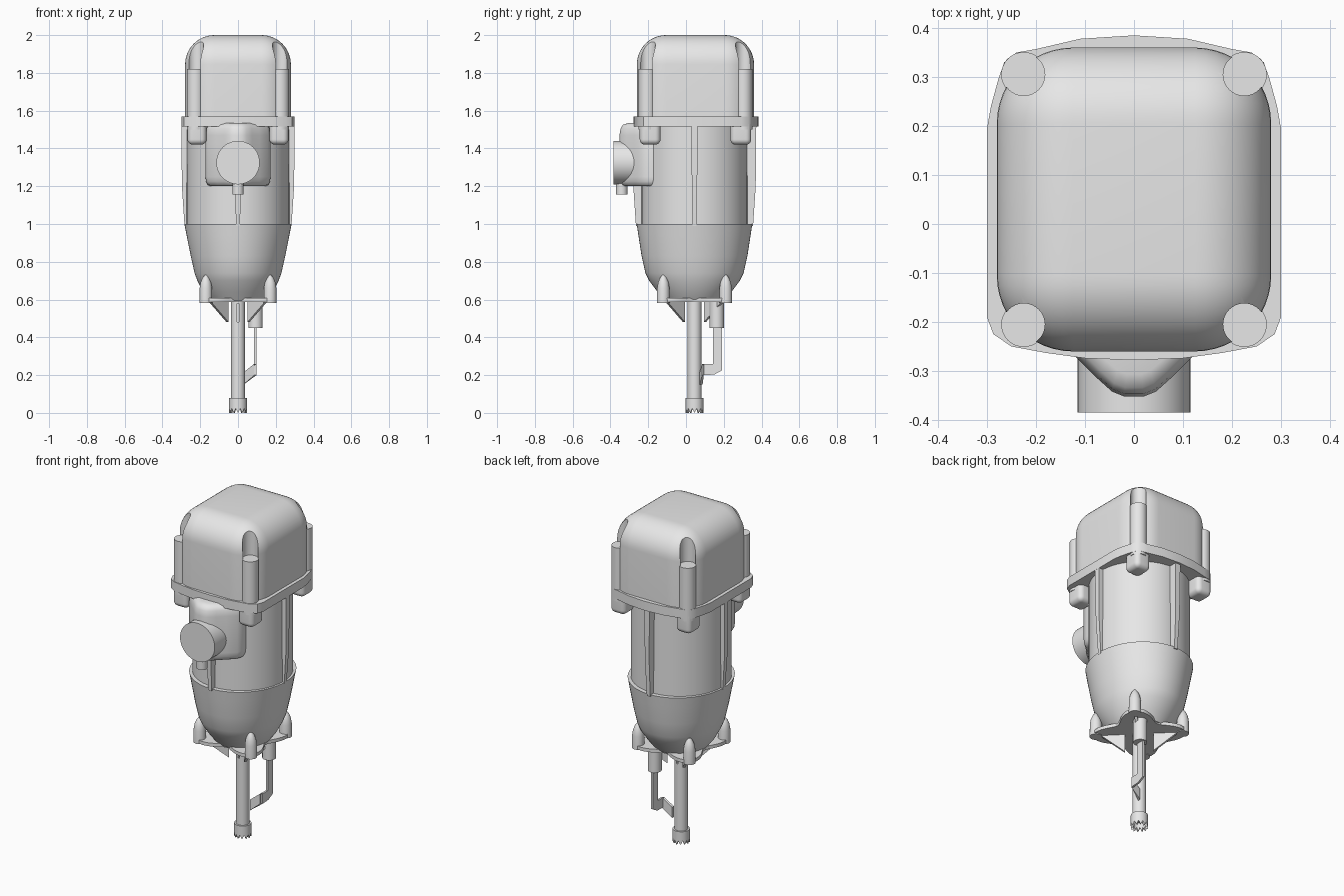
import bpy, bmesh, math
from mathutils import Vector, Matrix

cube = bpy.data.objects.get("Cube")
if cube:
    bpy.data.objects.remove(cube, do_unlink=True)

GREY = (0.8, 0.8, 0.8, 1)
mat = bpy.data.materials.new("plain grey")
mat.use_nodes = True
mat.diffuse_color = GREY
mat.node_tree.nodes["Principled BSDF"].inputs["Base Color"].default_value = GREY

CY = 0.045          # axis of the body in y
BOLT_Y = 0.05
TAU = 2 * math.pi
CORNERS = [(sx, sy) for sx in (-1, 1) for sy in (-1, 1)]


def finish(name, bm, angle=35):
    bmesh.ops.recalc_face_normals(bm, faces=bm.faces)
    me = bpy.data.meshes.new(name)
    bm.to_mesh(me)
    bm.free()
    me.materials.append(mat)
    me.shade_smooth()
    me.set_sharp_from_angle(angle=math.radians(angle))
    ob = bpy.data.objects.new(name, me)
    bpy.context.scene.collection.objects.link(ob)
    return ob


def loft(name, rings, angle=35):
    """Skin a list of equal-length point rings and close both ends."""
    bm = bmesh.new()
    loops = [[bm.verts.new(p) for p in ring] for ring in rings]
    n = len(loops[0])
    for a, b in zip(loops, loops[1:]):
        for i in range(n):
            j = (i + 1) % n
            bm.faces.new((a[i], a[j], b[j], b[i]))
    bm.faces.new(loops[0][::-1])
    bm.faces.new(loops[-1])
    return finish(name, bm, angle)


def oval(rx, ry, z, x=0, y=CY, n=64):
    return [(x + rx * math.cos(TAU * i / n), y + ry * math.sin(TAU * i / n), z)
            for i in range(n)]


def rod(name, x, y, r, z0, z1, n=32):
    return loft(name, [oval(r, r, z, x, y, n) for z in (z0, z1)])


def slab(name, outline, z0, z1):
    return loft(name, [[(x, y, z) for x, y in outline] for z in (z0, z1)])


def box(name, lo, hi, bevel=0, keep=None, segments=6):
    """Box between two corners; bevels the edges accepted by keep."""
    lo, hi = Vector(lo), Vector(hi)
    bm = bmesh.new()
    bmesh.ops.create_cube(bm, size=1)
    for v in bm.verts:
        v.co = (lo + hi) / 2 + v.co * (hi - lo)
    if bevel:
        edges = [e for e in bm.edges if keep is None or keep(e)]
        bmesh.ops.bevel(bm, geom=edges, offset=bevel, segments=segments,
                        profile=0.5, affect='EDGES', clamp_overlap=True)
    return finish(name, bm)


def carve(target, cutters):
    """Subtract cutters from the target and discard them."""
    for c in cutters:
        m = target.modifiers.new("cut", 'BOOLEAN')
        m.operation, m.solver, m.object = 'DIFFERENCE', 'EXACT', c
    bpy.context.view_layer.update()
    deps = bpy.context.evaluated_depsgraph_get()
    me = bpy.data.meshes.new_from_object(target.evaluated_get(deps))
    target.modifiers.clear()
    target.data = me
    me.shade_smooth()
    me.set_sharp_from_angle(angle=math.radians(35))
    for c in cutters:
        bpy.data.objects.remove(c, do_unlink=True)


# Rounded top cap with grooves above the bolts
not_bottom = lambda e: max(v.co.z for v in e.verts) > 1.6
cap = box("top_cap", (-0.28, -0.26, 1.54), (0.28, 0.36, 2), 0.155, not_bottom, 12)
carve(cap, [rod("groove_cutter", sx * 0.225, BOLT_Y + sy * 0.255, 0.043, 1.8, 2.1)
            for sx, sy in CORNERS])

# Bolts and the bosses that hold them below the flange
for sx, sy in CORNERS:
    rod("bolt", sx * 0.225, BOLT_Y + sy * 0.255, 0.046, 1.5, 1.82)
    x, y = sx * 0.217, BOLT_Y + sy * 0.24
    box("flange_boss", (x - 0.05, y - 0.055, 1.42), (x + 0.05, y + 0.055, 1.53),
        0.028, lambda e: min(v.co.z for v in e.verts) < 1.5)

# Flange with bulged sides
half = [(0, 0.385), (0.11, 0.378), (0.2, 0.357), (0.24, 0.35), (0.265, 0.33),
        (0.277, 0.295), (0.292, 0.24), (0.3, 0.195), (0.3, -0.19), (0.287, -0.225),
        (0.25, -0.25), (0.18, -0.263), (0.1, -0.274), (0, -0.278)]
slab("flange", half + [(-x, y) for x, y in half[-2:0:-1]], 1.515, 1.57)

# Motor body and its four tapered fins
loft("motor_body", [oval(0.272, 0.28, z) for z in (0.95, 1.53)])
for k, reach in enumerate((0.3, 0.327, 0.3, 0.327)):
    turn = Matrix.Rotation(k * TAU / 4, 3, 'Z')
    rings = []
    for z, out, w in ((0.99, reach - 0.017, 0.011), (1.2, reach - 0.003, 0.014),
                      (1.52, reach, 0.017)):
        ring = [(0.2, -w, z), (out, -w, z), (out, w, z), (0.2, w, z)]
        rings.append([turn @ Vector(p) + Vector((0, CY, 0)) for p in ring])
    loft("body_fin", rings)

# Tapered lower housing
loft("lower_housing", [oval(rx, ry, z) for rx, ry, z in (
    (0.15, 0.16, 0.595), (0.185, 0.195, 0.64), (0.215, 0.24, 0.7),
    (0.23, 0.26, 0.74), (0.25, 0.28, 0.83), (0.272, 0.297, 0.94),
    (0.284, 0.306, 1.0))])

# Lobed base plate with corner posts and gussets
lobes = []
for i in range(96):
    a = TAU * i / 96
    r = 0.203 - 0.05 * math.cos(4 * a)
    lobes.append((r * math.cos(a), CY + r * math.sin(a)))
slab("base_plate", lobes, 0.587, 0.607)
for sx, sy in CORNERS:
    x, y = sx * 0.17, CY + sy * 0.165
    loft("base_post", [oval(r, r, z, x, y, 24) for r, z in (
        (0.034, 0.583), (0.033, 0.66), (0.028, 0.69), (0.018, 0.715), (0.006, 0.73))])
    side = Vector((-sy, sx, 0)).normalized() * 0.008
    tri = [Vector((sx * d, CY + sy * d, z))
           for d, z in ((0.15, 0.59), (0.055, 0.59), (0.055, 0.48))]
    loft("gusset", [[p - side for p in tri], [p + side for p in tri]])

# Central stem with slots near the top
stem = rod("stem", 0, CY, 0.037, 0.06, 0.6)
carve(stem, [box("slot_cutter", (-0.005, y - 0.012, 0.48), (0.005, y + 0.012, 0.58))
             for y in (CY - 0.037, CY + 0.037)])

# Toothed collar at the foot of the stem
outer, inner = oval(0.047, 0.047, 0, n=24), oval(0.034, 0.034, 0, n=24)
zigzag = lambda ring: [(x, y, 0.024 * (i % 2)) for i, (x, y, _) in enumerate(ring)]
level = lambda ring, z: [(x, y, z) for x, y, _ in ring]
loft("toothed_collar", [level(outer, 0.08), level(outer, 0.03), zigzag(outer),
                        zigzag(inner), level(inner, 0.05)])

# Side tube, blade and bent arm reaching the stem
rod("side_tube", 0.093, 0.163, 0.038, 0.45, 0.6)
box("side_blade", (0.086, 0.143, 0.24), (0.098, 0.19, 0.46))
path = [(0.092, 0.19, 0.225, 0.27), (0.092, 0.15, 0.203, 0.26),
        (0.092, 0.09, 0.2, 0.26), (0.03, 0.08, 0.15, 0.215)]
strips = [(-0.006, 0), (-0.006, 0), (-0.006, -0.004), (0, -0.008)]
loft("bent_arm", [[(x + dx, y + dy, a), (x - dx, y - dy, a),
                   (x - dx, y - dy, b), (x + dx, y + dy, b)]
                  for (x, y, a, b), (dx, dy) in zip(path, strips)])

# Front housing with a bell-shaped plan and softened ends
bell = [(0.172, -0.17), (0.172, -0.2), (0.16, -0.235), (0.115, -0.275),
        (0.075, -0.315), (0.045, -0.342), (0.02, -0.352)]
bell = bell + [(-x, y) for x, y in bell[::-1]]
rings = []
for z, s in ((1.2, 0.85), (1.207, 0.93), (1.225, 0.985), (1.25, 1), (1.47, 1),
             (1.505, 0.97), (1.525, 0.9), (1.535, 0.75)):
    rings.append([(x * s, -0.17 + (y + 0.17) * s, z) for x, y in bell])
loft("front_housing", rings, 40)
box("front_housing_root", (-0.165, -0.2, 1.205), (0.165, -0.05, 1.515), 0.02)

# Round knob facing forward and the nozzle under it
knob = loft("front_knob", [oval(0.115, 0.115, z, 0, 0, 48) for z in (0.25, 0.385)])
knob.data.transform(Matrix.Translation((0, 0, 1.325)) @ Matrix.Rotation(TAU / 4, 4, 'X'))
rod("nozzle", 0, -0.34, 0.03, 1.155, 1.26)
